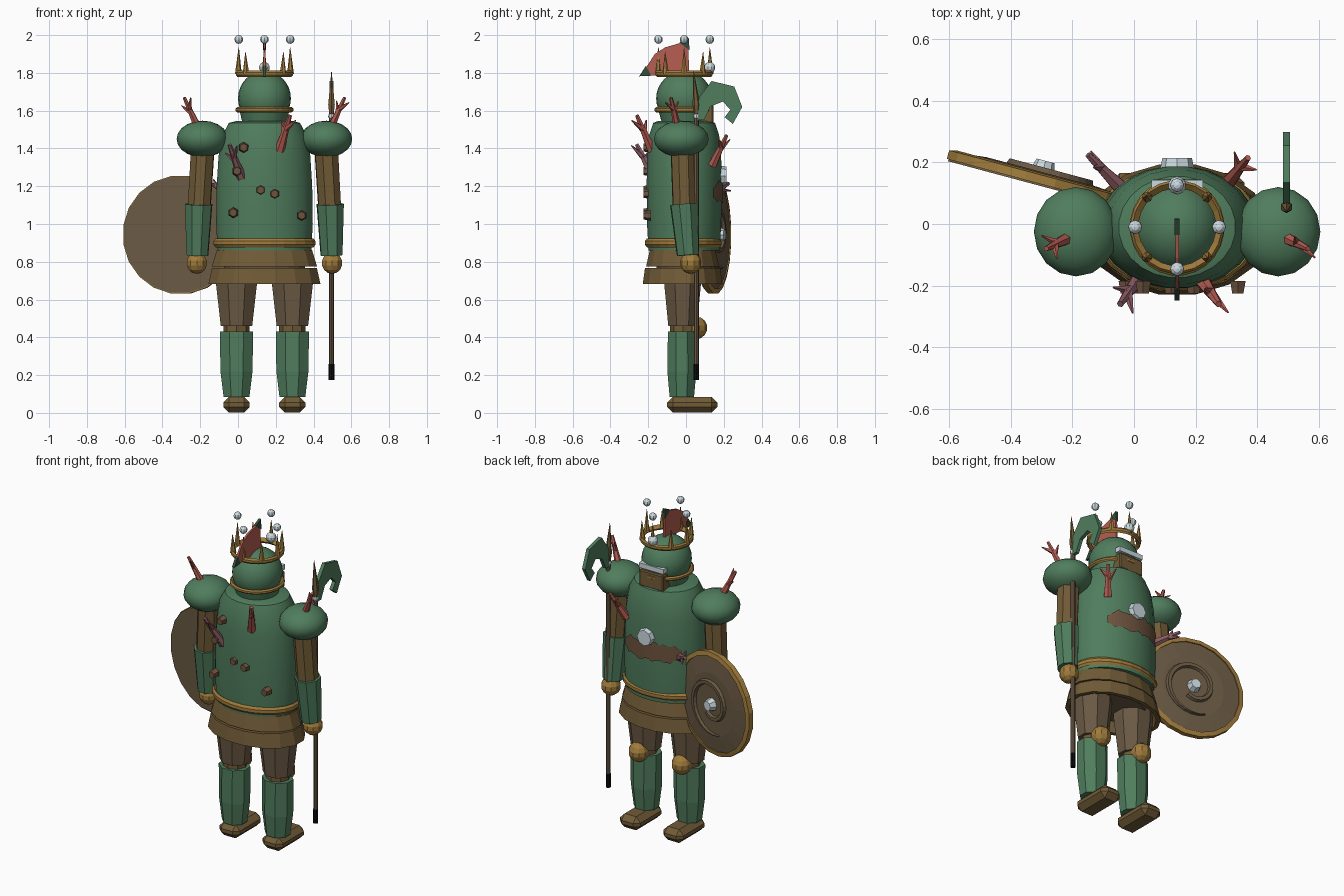
import bpy, bmesh, math, random
from mathutils import Vector, Matrix

if "Cube" in bpy.data.objects:
    bpy.data.objects.remove(bpy.data.objects["Cube"])

random.seed(4)
CX, CY = 0.14, -0.01          # body axis


def material(name, rgb):
    m = bpy.data.materials.new(name)
    m.diffuse_color = (*rgb, 1)
    m.use_nodes = True
    m.node_tree.nodes["Principled BSDF"].inputs["Base Color"].default_value = m.diffuse_color
    return m


GREEN = material("verdigris green", (0.08, 0.205, 0.11))
DEEP = material("deep green", (0.035, 0.075, 0.045))
BROWN = material("dull leather", (0.145, 0.102, 0.058))
TAN = material("warm leather", (0.165, 0.105, 0.038))
GOLD = material("old gold", (0.35, 0.2, 0.045))
SILVER = material("silver", (0.6, 0.7, 0.74))
RED = material("coral red", (0.47, 0.11, 0.085))
PURPLE = material("dull purple", (0.26, 0.105, 0.125))
DARK = material("near black", (0.004, 0.004, 0.004))
RUST = material("barnacle brown", (0.155, 0.088, 0.048))


def finish(name, bm, mat, smooth=False):
    bmesh.ops.recalc_face_normals(bm, faces=bm.faces)
    me = bpy.data.meshes.new(name)
    bm.to_mesh(me)
    bm.free()
    ob = bpy.data.objects.new(name, me)
    bpy.context.collection.objects.link(ob)
    me.materials.append(mat)
    if smooth:
        bpy.ops.object.select_all(action='DESELECT')
        ob.select_set(True)
        bpy.context.view_layer.objects.active = ob
        bpy.ops.object.shade_smooth_by_angle(angle=math.radians(35))
    return ob


def add_cone(bm, a, b, r0, r1, n):
    a, b = Vector(a), Vector(b)
    d = b - a
    mtx = Matrix.Translation((a + b) / 2) @ d.to_track_quat('Z', 'Y').to_matrix().to_4x4()
    bmesh.ops.create_cone(bm, cap_ends=True, segments=n, radius1=r0, radius2=r1,
                          depth=d.length, matrix=mtx)


def cone(name, mat, a, b, r0, r1, n=8, smooth=False):
    bm = bmesh.new()
    add_cone(bm, a, b, r0, r1, n)
    return finish(name, bm, mat, smooth)


def ball(name, mat, c, r, u=12, v=8, smooth=False):
    bm = bmesh.new()
    r = r if isinstance(r, tuple) else (r, r, r)
    bmesh.ops.create_uvsphere(bm, u_segments=u, v_segments=v, radius=1,
                              matrix=Matrix.Translation(c) @ Matrix.Diagonal((*r, 1)))
    return finish(name, bm, mat, smooth)


def box(name, mat, c, size, bevel=0.0):
    bm = bmesh.new()
    bmesh.ops.create_cube(bm, size=1, matrix=Matrix.Translation(c) @ Matrix.Diagonal((*size, 1)))
    if bevel:
        bmesh.ops.bevel(bm, geom=bm.edges[:], offset=bevel, segments=1, affect='EDGES')
    return finish(name, bm, mat)


def lathe(name, mat, rings, n, c=(CX, CY), smooth=False, closed=False):
    """Elliptical rings (rx, ry, z); closed joins the last ring to the first."""
    bm = bmesh.new()
    t = [2 * math.pi * (i + 0.5) / n for i in range(n)]
    R = [[bm.verts.new((c[0] + rx * math.cos(a), c[1] + ry * math.sin(a), z)) for a in t]
         for rx, ry, z in rings]
    pairs = list(zip(R, R[1:])) + ([(R[-1], R[0])] if closed else [])
    for p, q in pairs:
        for i in range(n):
            j = (i + 1) % n
            bm.faces.new((p[i], p[j], q[j], q[i]))
    if not closed:
        bm.faces.new(R[0])
        bm.faces.new(R[-1])
    return finish(name, bm, mat, smooth)


def hoop(name, mat, rx, ry, z, w, h, n=24, c=(CX, CY)):
    return lathe(name, mat, [(rx - w, ry - w, z), (rx - w * .3, ry - w * .3, z - h), (rx, ry, z - h * .4),
                             (rx, ry, z + h * .4), (rx - w * .3, ry - w * .3, z + h)], n, c, closed=True)


def plate(name, mat, pts, x, thick):
    """Flat outline in the y-z plane, given thickness along x."""
    bm = bmesh.new()
    f = bm.faces.new([bm.verts.new((x - thick / 2, y, z)) for y, z in pts])
    g = bmesh.ops.extrude_face_region(bm, geom=[f])
    bmesh.ops.translate(bm, vec=(thick, 0, 0),
                        verts=[v for v in g['geom'] if isinstance(v, bmesh.types.BMVert)])
    return finish(name, bm, mat)


def coral(name, mat, a, b, r):
    """Tapered stem with two short side prongs."""
    a, b = Vector(a), Vector(b)
    d = b - a
    bm = bmesh.new()
    add_cone(bm, a, b, r, r * 0.4, 6)
    for s, f in ((1, 0.5), (-1, 0.62)):
        side = d.cross(Vector((0.2, 1, 0.1))).normalized() * s
        p = a + d * f
        add_cone(bm, p, p + d * 0.3 + side * d.length * 0.18 + Vector((0, s * 0.028, 0)), r * 0.65, r * 0.12, 5)
    finish(name, bm, mat)


# Legs, arms and shoulders, mirrored about the body axis
for s, side in ((-1, "left"), (1, "right")):
    x = CX + s * 0.148
    box(side + "_boot", TAN, (x, 0.033, 0.043), (0.14, 0.265, 0.084), 0.031)
    lathe(side + "_greave", GREEN, [(.074, .07, .085), (.092, .083, .22), (.095, .08, .43)], 8, (x, -0.022))
    cone(side + "_knee_joint", TAN, (x, -.015, .4), (x, -.015, .5), .07, .07, 8)
    ball(side + "_knee_cap", GOLD, (x, 0.053, 0.45), 0.06, 10, 7)
    lathe(side + "_thigh", BROWN, [(.09, .082, .46), (.117, .105, .68), (.117, .105, .76)], 8, (x, -0.018))

    def P(dx, y, z):
        return (CX + s * dx, y, z)
    ball(side + "_shoulder", GREEN, P(.328, -.025, 1.45), (.137, .145, .097), 16, 10, True)
    cone(side + "_upper_arm", TAN, P(.345, -.01, 1.09), P(.325, -.02, 1.43), .064, .066, 8)
    cone(side + "_forearm", GREEN, P(.355, .01, .835), P(.348, -.012, 1.105), .061, .076, 8)
    ball(side + "_hand", GOLD, P(.358, .025, .793), .057, 10, 7)
    coral(side + "_shoulder_coral", RED, P(.352, -.045, 1.51), P(.425, -.08, 1.67), .022)

# Torso, belt and skirt
lathe("torso", GREEN, [(.25, .19, .86), (.258, .198, 1.0), (.255, .2, 1.2), (.245, .198, 1.36),
                       (.225, .187, 1.47), (.19, .165, 1.535), (.15, .14, 1.545)], 24, smooth=True)
hoop("belt", GOLD, .272, .204, .9, .035, .024, c=(CX, -.015))
for name, z0, z1, r0, r1 in (("upper_skirt", .775, .862, .284, .257), ("lower_skirt", .683, .767, .302, .283)):
    lathe(name, TAN, [(r0, r0 - .087, z0), (r1, r1 - .08, z1), (r1 - .025, r1 - .105, z1),
                      (r0 - .025, r0 - .112, z0)], 16, (CX, -.018), closed=True)
lathe("hips", BROWN, [(.21, .14, .72), (.235, .165, .87)], 16)

# Ragged sash patch wrapped on the chest
bm = bmesh.new()
cols = []
for i in range(19):
    a = math.radians(48 + 5.1 * i)
    h = .055 * min(1, .45 + .2 * min(i, 18 - i))
    cols.append([bm.verts.new((CX + .2615 * math.cos(a), CY + .2065 * math.sin(a), z + random.uniform(-.012, .012)))
                 for z in (1.172 - h, 1.172 + h)])
for p, q in zip(cols, cols[1:]):
    bm.faces.new((p[0], q[0], q[1], p[1]))
finish("chest_patch", bm, RUST)
cone("chest_disc", SILVER, (CX, .175, 1.255), (CX, .214, 1.255), .056, .048, 8)

# Head, collar and visor
lathe("neck", GREEN, [(.115, .115, 1.52), (.135, .14, 1.61)], 20, smooth=True)
ball("head", GREEN, (CX, CY, 1.665), (.14, .148, .145), 24, 16, True)
hoop("collar", GOLD, .154, .158, 1.605, .03, .014)
box("visor", TAN, (CX, .107, 1.585), (.165, .075, .1), .006)
box("visor_bar", SILVER, (CX, .12, 1.66), (.168, .045, .03))

# Crown with tall ball-topped spikes and short spikes between
hoop("crown_band", GOLD, .152, .152, 1.795, .026, .017, 24)
for k in range(8):
    a = k * math.pi / 4
    c, s = math.cos(a), math.sin(a)
    tall = k % 2 == 0
    r, top = (.136, 1.935) if tall else (.142, 1.91)
    cone("crown_spike", GOLD, (CX + .138 * c, CY + .138 * s, 1.795), (CX + r * c, CY + r * s, top), .018, .001, 6)
    if tall:
        ball("crown_pearl", SILVER, (CX + r * c, CY + r * s, 1.977), .023, 8, 6)
ball("crown_jewel", SILVER, (CX, .125, 1.828), .03, 10, 7)

# Plume fin with dark tips
plate("plume", RED, [(-.24, 1.785), (-.165, 1.9), (-.11, 1.935), (.01, 1.97), (.018, 1.79)], CX, .012)
plate("plume_rear_tip", DEEP, [(-.248, 1.782), (-.212, 1.838), (-.185, 1.785)], CX, .016)
plate("plume_top_tip", DEEP, [(-.035, 1.96), (.016, 1.985), (.018, 1.92)], CX, .016)

# Hooked polearm
SX, SY = .495, .055
cone("pole", BROWN, (SX, SY, .25), (SX, SY, 1.6), .013, .013, 8)
cone("pole_foot", DARK, (SX, SY, .175), (SX, SY, .26), .015, .015, 8)
ball("pole_collar", SILVER, (SX, SY, 1.57), .018, 8, 6)
cone("spear_base", TAN, (SX, SY, 1.57), (SX, SY, 1.63), .012, .02, 6)
cone("spear_point", TAN, (SX, SY, 1.63), (SX, SY - .015, 1.81), .02, .001, 6)
plate("hook_blade", GREEN, [(.045, 1.55), (.07, 1.67), (.135, 1.757), (.255, 1.728), (.298, 1.62), (.248, 1.53),
                            (.205, 1.565), (.235, 1.605), (.195, 1.648), (.13, 1.622), (.095, 1.55)], SX, .022)

# Shield, modelled flat about its own axis and then turned into place
place = (Matrix.Translation((-.303, .145, .943)) @ Matrix.Rotation(math.radians(-15), 4, 'Z')
         @ Matrix.Rotation(math.radians(-90), 4, 'X'))
shield = [lathe("shield_disc", BROWN, [(.31, .31, -.021), (.297, .297, .012), (.19, .19, .024)], 20, (0, 0)),
          lathe("shield_rim", GOLD, [(.288, .288, -.012), (.315, .315, -.015), (.315, .315, .014),
                                     (.288, .288, .02)], 20, (0, 0), closed=True),
          cone("shield_boss", SILVER, (0, 0, .02), (0, 0, .062), .042, .03, 8)]
bm = bmesh.new()
prev = None
for i in range(31):                     # raised spiral ridge
    a = i * math.tau * 1.15 / 30 + 1
    r = .07 + .115 * i / 30
    w = .02 * min(1, (31 - i) / 8)
    row = [bm.verts.new((q * math.cos(a), q * math.sin(a), z))
           for q, z in ((r - w, .015), (r - w * .5, .04), (r + w * .5, .04), (r + w, .015))]
    if prev:
        for k in range(3):
            bm.faces.new((prev[k], prev[k + 1], row[k + 1], row[k]))
    prev = row
shield.append(finish("shield_spiral", bm, BROWN))
for ob in shield:
    ob.data.transform(place)

# Coral growths and barnacles on the torso
coral("rear_red_coral", RED, (.22, -.18, 1.39), (.275, -.26, 1.575), .027)
coral("rear_purple_coral", PURPLE, (.02, -.17, 1.245), (-.045, -.26, 1.42), .027)
coral("front_red_coral", RED, (.31, .14, 1.31), (.37, .215, 1.47), .025)
coral("front_purple_coral", PURPLE, (-.045, .12, 1.15), (-.15, .225, 1.215), .026)
for x, z in ((.03, 1.405), (-.005, 1.28), (-.025, 1.06), (.12, 1.18), (.194, 1.16), (.337, 1.045)):
    cone("barnacle", RUST, (x, -.185, z), (x, -.225, z), .029, .021, 6)
